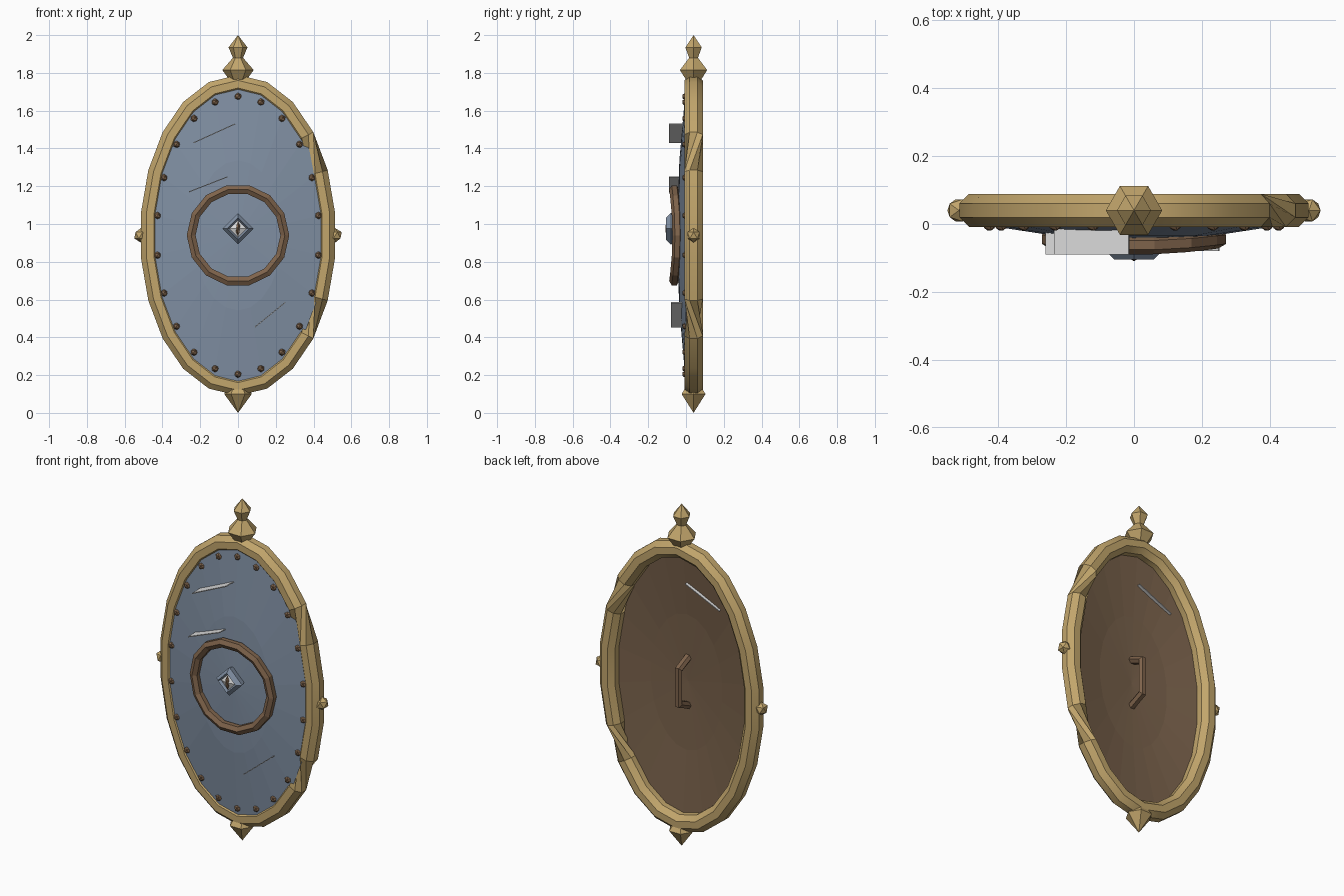
import bpy, bmesh, math
from mathutils import Vector, Matrix

if "Cube" in bpy.data.objects:
    bpy.data.objects.remove(bpy.data.objects["Cube"])

CZ, CY = 0.94, 0.04          # shield centre height, rim depth
TAU = 2 * math.pi


def mat(name, c):
    m = bpy.data.materials.new(name)
    m.diffuse_color = (*c, 1)
    m.use_nodes = True
    m.node_tree.nodes["Principled BSDF"].inputs["Base Color"].default_value = m.diffuse_color
    return m


gold = mat("gold", (0.54, 0.38, 0.15))
steel = mat("blue_steel", (0.22, 0.28, 0.37))
wood = mat("wood_back", (0.19, 0.12, 0.07))
leather = mat("brown_trim", (0.21, 0.125, 0.07))
pale = mat("pale_metal", (0.72, 0.72, 0.72))


def finish(name, bm, mats, smooth=None):
    bmesh.ops.recalc_face_normals(bm, faces=bm.faces)
    me = bpy.data.meshes.new(name)
    bm.to_mesh(me)
    bm.free()
    for m in mats:
        me.materials.append(m)
    ob = bpy.data.objects.new(name, me)
    bpy.context.collection.objects.link(ob)
    if smooth:
        bpy.ops.object.select_all(action='DESELECT')
        ob.select_set(True)
        bpy.context.view_layer.objects.active = ob
        bpy.ops.object.shade_smooth_by_angle(angle=math.radians(smooth))
    return ob


def loft(bm, loops, closed=False, caps=False):
    """Join vertex loops of equal length with quads."""
    vs = [[bm.verts.new(p) for p in l] for l in loops]
    n = len(vs[0])
    for i in range(len(vs) if closed else len(vs) - 1):
        a, b = vs[i], vs[(i + 1) % len(vs)]
        for j in range(n):
            bm.faces.new((a[j], a[(j + 1) % n], b[(j + 1) % n], b[j]))
    if caps:
        bm.faces.new(vs[0])
        bm.faces.new(vs[-1])
    return vs


def oval_tube(name, a, c, y_of, r, n, sides, start, m, twist=lambda k: 0, smooth=None):
    """Tube round an oval in the xz plane; angles run clockwise from the top."""
    loops = []
    for k in range(n):
        t = start + TAU * k / n
        out = Vector((math.sin(t) / a, 0, math.cos(t) / c)).normalized()
        p = Vector((a * math.sin(t), y_of(t), CZ + c * math.cos(t)))
        loops.append([p + out * r * math.cos(q) + Vector((0, -r * math.sin(q), 0))
                      for q in (TAU * (j + .5) / sides + twist(k) for j in range(sides))])
    bm = bmesh.new()
    loft(bm, loops, closed=True)
    return finish(name, bm, [m], smooth)


def lathe(name, profile, m, sides=6):
    bm = bmesh.new()
    loft(bm, [[(r * math.cos(TAU * j / sides), CY + r * math.sin(TAU * j / sides), z)
               for j in range(sides)] for r, z in profile], caps=True)
    bmesh.ops.remove_doubles(bm, verts=bm.verts, dist=0.0005)
    finish(name, bm, [m])


def dome_y(rho):
    return -0.05 + 0.03 * rho if rho < .5 else -0.035 + 0.07 * (rho - .5)


def dome(name, offset, m):
    bm = bmesh.new()
    loops = [[(.465 * s * math.sin(TAU * k / 22), dome_y(s) + offset,
               CZ + .795 * s * math.cos(TAU * k / 22)) for k in range(22)]
             for s in (1, .5, .001)]
    loft(bm, loops)
    bmesh.ops.remove_doubles(bm, verts=bm.verts, dist=0.002)
    ob = finish(name, bm, [m])
    want = -1 if offset == 0 else 1
    if ob.data.polygons[0].normal.y * want < 0:
        ob.data.flip_normals()


# Domed face and wooden backing
dome("shield_face", 0, steel)
dome("wooden_backing", 0.03, wood)

# Rim, with its right-hand section rolled a quarter turn
oval_tube("rim", .47, .80, lambda t: CY, .053, 22, 8, 0, gold,
          lambda k: math.pi / 2 if 4 <= k <= 7 else 0, 40)

# Ring in the middle, following the dome
oval_tube("centre_ring", .248, .248, lambda t: -.063 + .018 * math.sin(t) ** 2,
          .027, 14, 6, TAU / 28, leather)

# Finials
lathe("top_finial", [(.04, 1.755), (.083, 1.815), (.027, 1.88), (.05, 1.935), (0, 2.0)], gold)
lathe("bottom_finial", [(0, 0), (.073, .10), (.045, .14)], gold)

# Side studs
bm = bmesh.new()
for s in (-1, 1):
    bmesh.ops.create_icosphere(bm, subdivisions=1, radius=.038,
                               matrix=Matrix.Translation((s * .515, CY, CZ)))
finish("side_studs", bm, [gold])

# Rivets
bm = bmesh.new()
for k in range(22):
    t = TAU * k / 22
    bmesh.ops.create_icosphere(bm, subdivisions=1, radius=.021, matrix=Matrix.Translation(
        (.43 * math.sin(t), -.001, CZ + .735 * math.cos(t))))
finish("rivets", bm, [leather])

# Diamond boss: sloping steel frame with a pale lens and dark slit
BZ = .975


def diamond(w, y):
    return [(0, y, BZ + w), (w, y, BZ), (0, y, BZ - w), (-w, y, BZ)]


bm = bmesh.new()
loft(bm, [diamond(.07, -.04), diamond(.083, -.08), diamond(.058, -.105), diamond(.046, -.09)])
finish("boss_frame", bm, [steel])
bm = bmesh.new()
loft(bm, [diamond(.048, -.088), diamond(.0005, -.104)], caps=True)
finish("boss_lens", bm, [pale])
bm = bmesh.new()
bmesh.ops.create_icosphere(bm, subdivisions=1, radius=1, matrix=Matrix.Translation(
    (0, -.098, BZ)) @ Matrix.Diagonal((.011, .012, .04, 1)))
finish("boss_slit", bm, [leather])

# Battle scratches: thin blades standing out of the face
for i, (x0, z0, x1, z1, y0, y1) in enumerate([
        (-.235, 1.43, -.015, 1.53, -.09, .03),
        (-.26, 1.17, -.055, 1.25, -.09, -.02),
        (.09, .455, .25, .585, -.08, -.01)]):
    bm = bmesh.new()
    ang = math.atan2(z1 - z0, x1 - x0)
    bmesh.ops.create_cube(bm, size=1, matrix=Matrix.Translation(
        ((x0 + x1) / 2, (y0 + y1) / 2, (z0 + z1) / 2)) @ Matrix.Rotation(-ang, 4, 'Y')
        @ Matrix.Diagonal((math.hypot(x1 - x0, z1 - z0), y1 - y0, .005, 1)))
    finish(f"scratch_{i + 1}", bm, [pale])

# Handle on the back
bm = bmesh.new()
path = [(-.02, 1.08, 0, 1), (.07, 1.04, .7, .7), (.07, .84, .7, -.7), (-.02, .80, 0, -1)]
loft(bm, [[(.023 * math.cos(q), y + .023 * math.sin(q) * ny, z + .023 * math.sin(q) * nz)
           for q in (TAU * j / 6 for j in range(6))] for y, z, ny, nz in path], caps=True)
finish("back_handle", bm, [leather])
